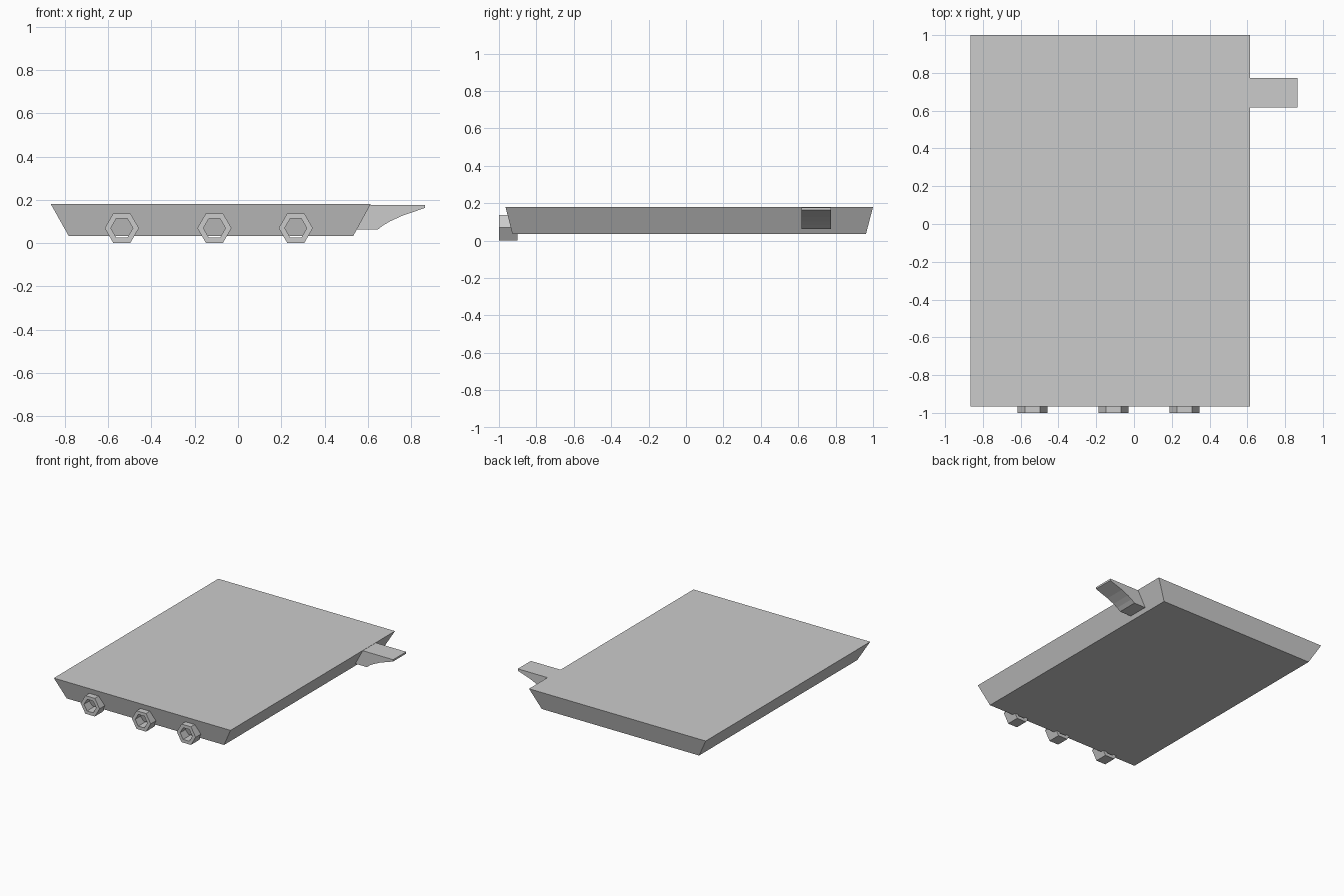
import bpy, math

if "Cube" in bpy.data.objects:
    bpy.data.objects.remove(bpy.data.objects["Cube"])


def make_mesh(name, verts, faces):
    mesh = bpy.data.meshes.new(name)
    mesh.from_pydata(verts, [], faces)
    mesh.update()
    obj = bpy.data.objects.new(name, mesh)
    bpy.context.collection.objects.link(obj)
    return obj


def loft(name, rings, capped=True):
    """Bridge equal-sized rings; cap both ends, or join last ring to first."""
    n, k = len(rings[0]), len(rings)
    faces = []
    for r in range(k - 1 if capped else k):
        a, b = r * n, (r + 1) % k * n
        for i in range(n):
            j = (i + 1) % n
            faces.append((a + i, a + j, b + j, b + i))
    if capped:
        faces.append(tuple(reversed(range(n))))
        faces.append(tuple(range((k - 1) * n, k * n)))
    return make_mesh(name, [p for ring in rings for p in ring], faces)


def rectangle(x0, x1, y0, y1, z):
    return [(x0, y0, z), (x1, y0, z), (x1, y1, z), (x0, y1, z)]


def hexagon(x, y, z, radius):
    return [(x + radius * math.cos(math.radians(60 * i)), y,
             z + radius * math.sin(math.radians(60 * i))) for i in range(6)]


# Slab: flares outward towards its top
loft("slab", [rectangle(-0.783, 0.533, -0.928, 0.962, 0.034),
              rectangle(-0.865, 0.613, -0.965, 1.0, 0.18)])

# Hollow hexagonal nuts along the front edge
R_OUT, R_IN, Z_NUT = 0.079, 0.051, 0.0695
FRONT, BACK = -1.0, -0.902
for i, x in enumerate((-0.537, -0.109, 0.267)):
    loft(f"hex_nut_{i + 1}", [hexagon(x, FRONT, Z_NUT, R_IN),
                              hexagon(x, BACK, Z_NUT, R_IN),
                              hexagon(x, BACK, Z_NUT, R_OUT),
                              hexagon(x, FRONT, Z_NUT, R_OUT)], capped=False)

# Side tab: flat top with a concave, tapering underside
profile = [(0.53, 0.062), (0.645, 0.062), (0.672, 0.083), (0.705, 0.102),
           (0.76, 0.127), (0.865, 0.163), (0.865, 0.177), (0.59, 0.177)]
loft("side_tab", [[(x, y, z) for x, z in profile] for y in (0.774, 0.618)][::-1])
